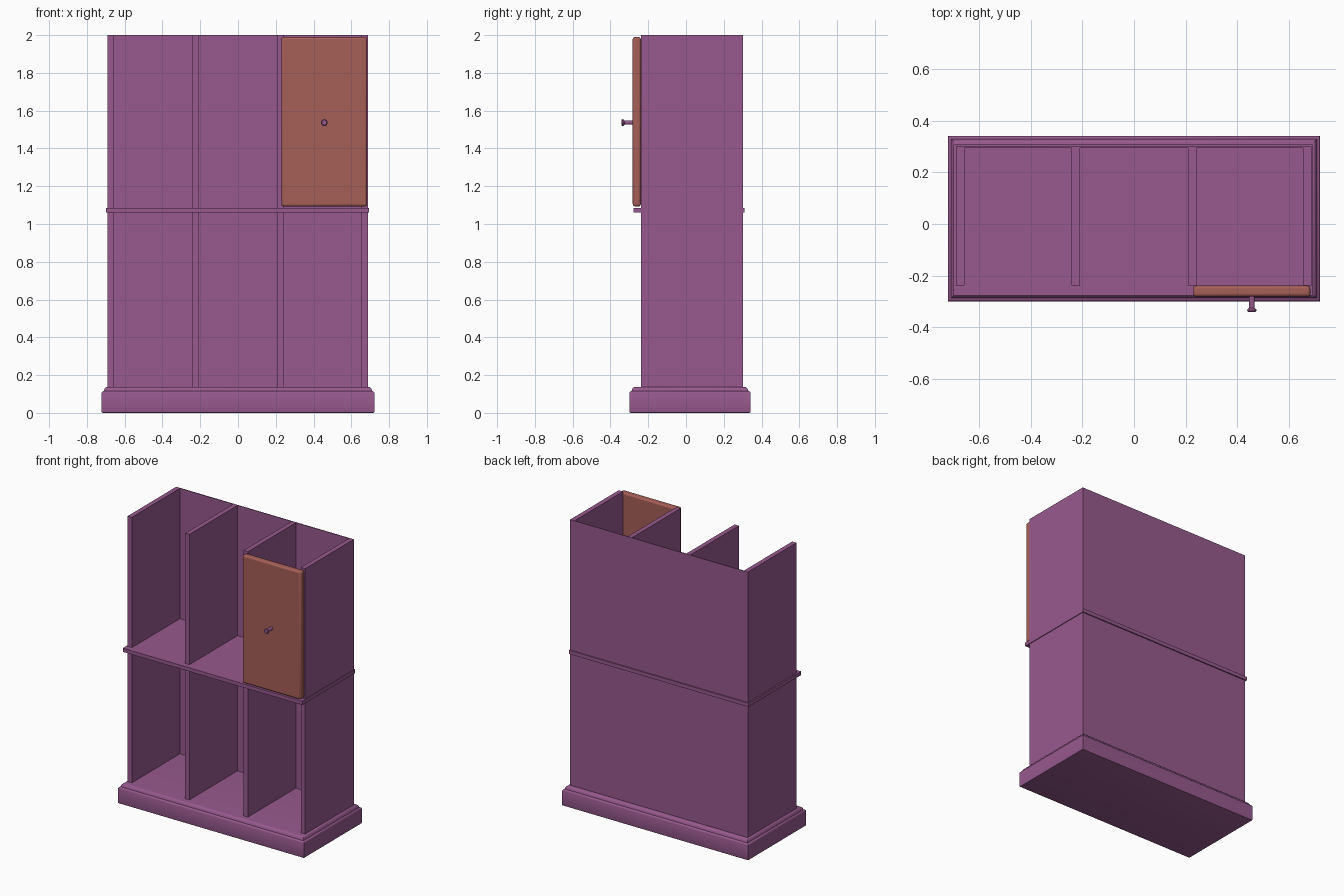
import bpy, bmesh, math

if "Cube" in bpy.data.objects:
    bpy.data.objects.remove(bpy.data.objects["Cube"])


def material(name, rgb):
    m = bpy.data.materials.new(name)
    m.diffuse_color = (*rgb, 1)
    m.use_nodes = True
    m.node_tree.nodes["Principled BSDF"].inputs["Base Color"].default_value = m.diffuse_color
    return m


PURPLE = material("purple_paint", (0.31, 0.10, 0.27))
RUST = material("rust_paint", (0.38, 0.113, 0.095))


def finish(name, bm, mat):
    bmesh.ops.recalc_face_normals(bm, faces=bm.faces)
    me = bpy.data.meshes.new(name)
    bm.to_mesh(me)
    bm.free()
    me.materials.append(mat)
    ob = bpy.data.objects.new(name, me)
    bpy.context.collection.objects.link(ob)
    return ob


def box(name, x, y, z, mat=PURPLE, bevel=0):
    bm = bmesh.new()
    bmesh.ops.create_cube(bm, size=1)
    for v in bm.verts:
        for i, (lo, hi) in enumerate((x, y, z)):
            v.co[i] = lo if v.co[i] < 0 else hi
    ob = finish(name, bm, mat)
    if bevel:
        mod = ob.modifiers.new("rounded_edges", "BEVEL")
        mod.width, mod.segments = bevel, 3
        smooth(ob)
    return ob


def smooth(ob):
    bpy.ops.object.select_all(action="DESELECT")
    ob.select_set(True)
    bpy.context.view_layer.objects.active = ob
    bpy.ops.object.shade_smooth_by_angle(angle=math.radians(35))


def loft(name, rings, mat):
    """Join a stack of equal point rings and cap both ends."""
    bm = bmesh.new()
    loops = [[bm.verts.new(p) for p in r] for r in rings]
    n = len(loops[0])
    for a, b in zip(loops, loops[1:]):
        for i in range(n):
            j = (i + 1) % n
            bm.faces.new((a[i], a[j], b[j], b[i]))
    bm.faces.new(loops[0])
    bm.faces.new(loops[-1])
    ob = finish(name, bm, mat)
    smooth(ob)
    return ob


# Moulded plinth: (inset, height) profile swept round a rectangle
profile = [(0.008, 0), (0.002, 0.002), (0, 0.008), (0, 0.105), (0.002, 0.110),
           (0.007, 0.114), (0.012, 0.116), (0.014, 0.124), (0.019, 0.132),
           (0.026, 0.137), (0.034, 0.138)]
rings = []
for d, z in profile:
    x, y0, y1 = 0.722 - d, -0.30 + d, 0.342 - d
    rings.append([(-x, y0, z), (x, y0, z), (x, y1, z), (-x, y1, z)])
loft("plinth", rings, PURPLE)

# Upright panels
for name, a, b in (("left_side", -0.69, -0.657), ("left_divider", -0.243, -0.21),
                   ("right_divider", 0.21, 0.243), ("right_side", 0.655, 0.688)):
    box(name, (a, b), (-0.238, 0.30), (0.135, 2.0))

# Thin back boards
box("wide_back", (-0.689, 0.215), (0.295, 0.301), (0.135, 2.0))
box("narrow_back", (0.215, 0.688), (0.295, 0.301), (0.135, 2.0))

# Middle shelf
box("middle_shelf", (-0.70, 0.693), (-0.277, 0.309), (1.06, 1.086))

# Door and turned knob
box("door", (0.23, 0.684), (-0.282, -0.239), (1.093, 1.99), RUST, 0.012)
knob = [(0.011, -0.278), (0.011, -0.326), (0.016, -0.330), (0.018, -0.334),
        (0.017, -0.339), (0.013, -0.342)]
loft("door_knob", [[(0.457 + r * math.cos(i * math.tau / 20), y,
                     1.537 + r * math.sin(i * math.tau / 20))
                    for i in range(20)] for r, y in knob], PURPLE)
